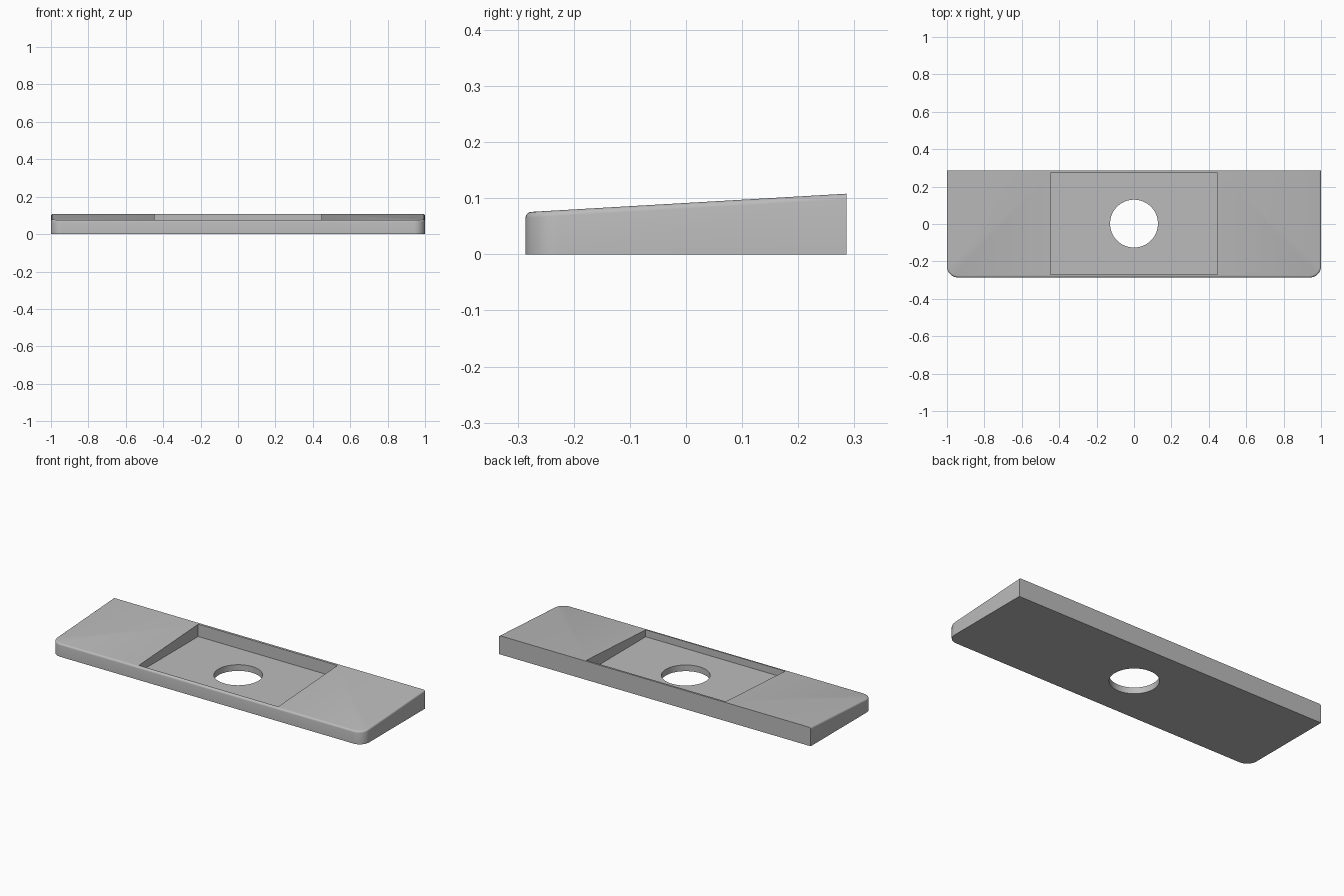
import bpy, bmesh, math
from mathutils import Vector

cube = bpy.data.objects.get("Cube")
if cube:
    bpy.data.objects.remove(cube, do_unlink=True)

HALF_X, HALF_Y = 1.0, 0.286
CORNER, FILLET = 0.06, 0.01
FRONT_Z, BACK_Z = 0.075, 0.108
FLOOR_Z = 0.036

grey = bpy.data.materials.new("plain grey")
grey.use_nodes = True
colour = (0.5, 0.5, 0.5, 1)
grey.diffuse_color = colour
grey.node_tree.nodes["Principled BSDF"].inputs["Base Color"].default_value = colour


def top_height(y):
    return FRONT_Z + (BACK_Z - FRONT_Z) * (y + HALF_Y) / (2 * HALF_Y)


def corner_arc(cx, start, steps=12):
    cy = -HALF_Y + CORNER
    angles = [start + math.pi / 2 * i / steps for i in range(steps + 1)]
    return [(cx + CORNER * math.cos(a), cy + CORNER * math.sin(a)) for a in angles]


def make_object(name, bm):
    bmesh.ops.recalc_face_normals(bm, faces=bm.faces)
    mesh = bpy.data.meshes.new(name)
    bm.to_mesh(mesh)
    bm.free()
    mesh.materials.append(grey)
    obj = bpy.data.objects.new(name, mesh)
    bpy.context.collection.objects.link(obj)
    return obj


# Wedge plate: square back corners, rounded front corners, sloping top
bm = bmesh.new()
outline = [(HALF_X, HALF_Y), (-HALF_X, HALF_Y)]
outline += corner_arc(-HALF_X + CORNER, math.pi)
outline += corner_arc(HALF_X - CORNER, 1.5 * math.pi)
base = bm.faces.new([bm.verts.new((x, y, 0)) for x, y in outline])
lifted = bmesh.ops.extrude_face_region(bm, geom=[base], use_keep_orig=True)["geom"]
for v in lifted:
    if isinstance(v, bmesh.types.BMVert):
        v.co.z = top_height(v.co.y)
bmesh.ops.recalc_face_normals(bm, faces=bm.faces)

# Small fillet round the top rim, leaving the back edge sharp
rim = [e for e in bm.edges
       if all(v.co.z > FRONT_Z / 2 for v in e.verts)
       and not all(v.co.y > HALF_Y - 0.001 for v in e.verts)]
bmesh.ops.bevel(bm, geom=rim, offset=FILLET, offset_type='OFFSET', segments=4,
                profile=0.5, affect='EDGES', clamp_overlap=True)
plate = make_object("wedge_plate", bm)

# Cutter for the flat-floored rectangular recess
bm = bmesh.new()
bmesh.ops.create_cube(bm, size=1)
bmesh.ops.scale(bm, verts=bm.verts, vec=(0.894, 0.543, 0.2))
bmesh.ops.translate(bm, verts=bm.verts, vec=(0, 0.002, FLOOR_Z + 0.1))
recess = make_object("recess_cutter", bm)

# Cutter for the round through hole
bm = bmesh.new()
bmesh.ops.create_cone(bm, cap_ends=True, segments=64, radius1=0.128,
                      radius2=0.128, depth=0.4)
bmesh.ops.translate(bm, verts=bm.verts, vec=(0, 0.002, 0))
hole = make_object("hole_cutter", bm)

# Cut the plate, then discard the cutters
bpy.ops.object.select_all(action='DESELECT')
plate.select_set(True)
bpy.context.view_layer.objects.active = plate
for cutter in (recess, hole):
    cutter.hide_render = True
    mod = plate.modifiers.new(cutter.name, 'BOOLEAN')
    mod.operation = 'DIFFERENCE'
    mod.solver = 'EXACT'
    mod.object = cutter
    bpy.ops.object.modifier_apply(modifier=mod.name)
    bpy.data.objects.remove(cutter, do_unlink=True)

bpy.ops.object.shade_smooth_by_angle(angle=math.radians(30))
